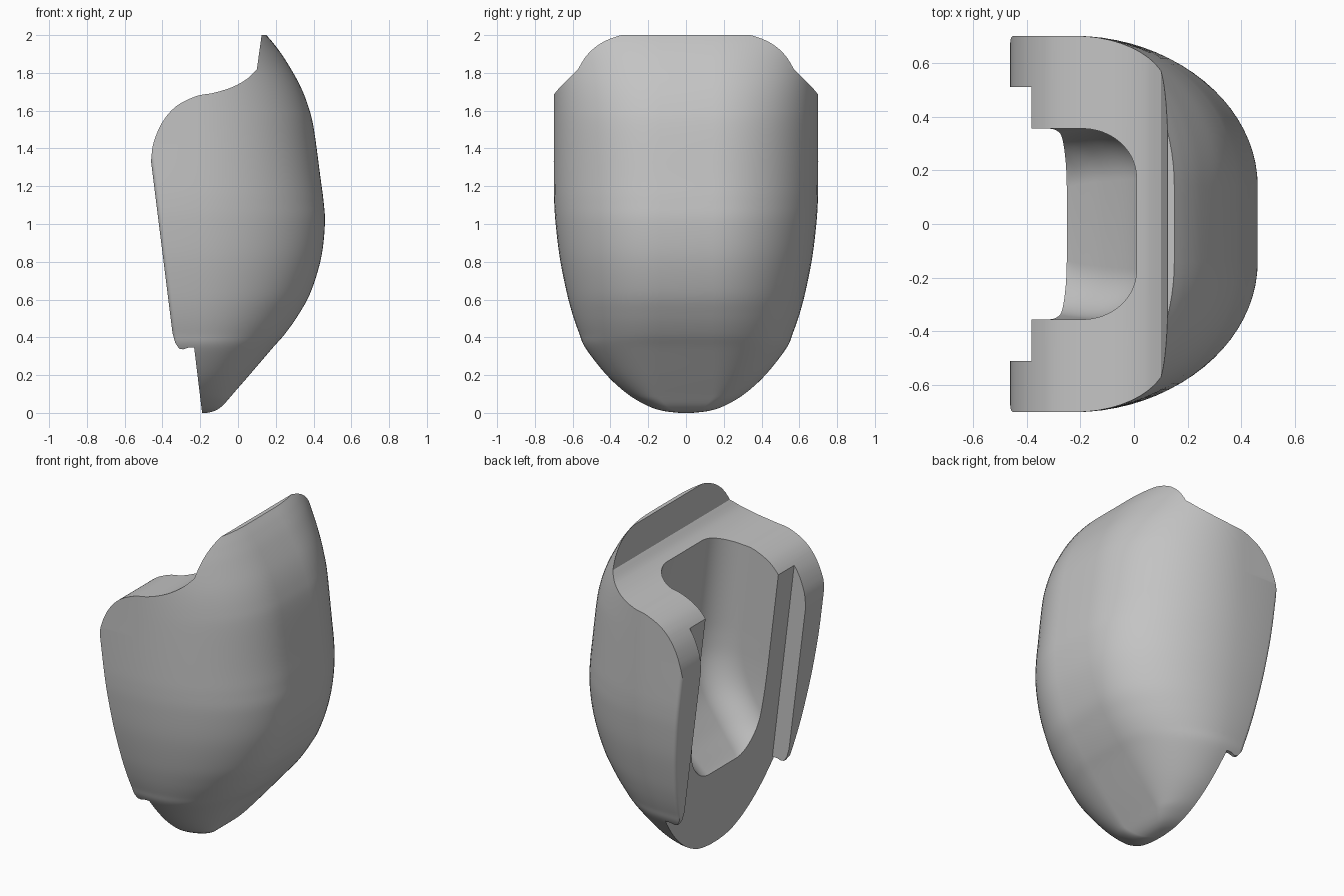
import bpy
import bmesh
from math import sin, cos, pi

cube = bpy.data.objects.get("Cube")
if cube:
    bpy.data.objects.remove(cube, do_unlink=True)

# One plain grey for the whole part
grey = bpy.data.materials.new("plain_grey")
grey.use_nodes = True
colour = (0.55, 0.55, 0.55, 1)
grey.diffuse_color = colour
grey.node_tree.nodes["Principled BSDF"].inputs["Base Color"].default_value = colour


def smooth_path(points, steps=6):
    """Smooth curve through points of any dimension."""
    out = []
    last = len(points) - 1
    for i in range(last):
        a, b = points[max(i - 1, 0)], points[i]
        c, d = points[i + 1], points[min(i + 2, last)]
        for s in range(steps):
            t = s / steps
            out.append(tuple(
                q + 0.5 * t * (r - p + t * (2 * p - 5 * q + 4 * r - u
                                            + t * (3 * (q - r) + u - p)))
                for p, q, r, u in zip(a, b, c, d)))
    out.append(points[-1])
    return out


def finish(name, bm):
    bmesh.ops.recalc_face_normals(bm, faces=bm.faces)
    mesh = bpy.data.meshes.new(name)
    bm.to_mesh(mesh)
    bm.free()
    mesh.materials.append(grey)
    obj = bpy.data.objects.new(name, mesh)
    bpy.context.collection.objects.link(obj)
    return obj


def loft(name, stations, section):
    """Skin symmetric rings stacked along z."""
    bm = bmesh.new()
    rings = []
    for z, front, half_width in smooth_path(stations):
        half = section(z, front, half_width)
        ring = half + [(x, -y) for x, y in reversed(half)]
        rings.append([bm.verts.new((x, y, z)) for x, y in ring])
    n = len(rings[0])
    for low, high in zip(rings, rings[1:]):
        for i in range(n):
            j = (i + 1) % n
            bm.faces.new((low[i], low[j], high[j], high[i]))
    bm.faces.new(rings[0])
    bm.faces.new(rings[-1])
    return finish(name, bm)


def prism(name, profile, half_width):
    """Extrude an xz outline along y."""
    bm = bmesh.new()
    face = bm.faces.new([bm.verts.new((x, -half_width, z)) for x, z in profile])
    new = bmesh.ops.extrude_face_region(bm, geom=[face])["geom"]
    verts = [v for v in new if isinstance(v, bmesh.types.BMVert)]
    bmesh.ops.translate(bm, verts=verts, vec=(0, 2 * half_width, 0))
    return finish(name, bm)


def rounded_half(front, centre, flat, half_width, back, r, n=20):
    """Half outline: flat front, elliptical shoulder, straight side, soft back corner."""
    pts = [(centre + (front - centre) * cos(pi / 2 * i / n),
            flat + (half_width - flat) * sin(pi / 2 * i / n)) for i in range(n + 1)]
    for i in range(5):
        a = pi / 2 * i / 4
        pts.append((back + r - r * sin(a), half_width - r + r * cos(a)))
    return pts


def body_section(z, front, hw):
    return rounded_half(front, -0.22, min(0.14, hw * 0.5), hw,
                        -0.294 - 0.125 * z, min(0.025, hw * 0.3))


def pocket_section(z, front, hw):
    return rounded_half(front, front - 0.21, hw * 0.48, hw, -0.9, 0.03)


# Outer shell: height, front reach, half width
body = loft("shell_body", [
    (0, -0.165, 0.04), (0.012, -0.12, 0.13), (0.04, -0.08, 0.21),
    (0.1, -0.027, 0.31), (0.2, 0.06, 0.42), (0.34, 0.18, 0.53),
    (0.42, 0.25, 0.565), (0.52, 0.32, 0.6), (0.64, 0.385, 0.632),
    (0.82, 0.44, 0.668), (1.0, 0.46, 0.69), (1.12, 0.453, 0.698),
    (1.25, 0.436, 0.7), (1.5, 0.402, 0.7), (1.62, 0.373, 0.7),
    (1.74, 0.325, 0.7), (1.87, 0.25, 0.7), (1.95, 0.193, 0.7),
    (2.0, 0.15, 0.7)], body_section)

# Swept shoulder with a raised lip at the front
shoulder = smooth_path([
    (-0.475, 1.22), (-0.461, 1.33), (-0.447, 1.43), (-0.4, 1.54),
    (-0.325, 1.625), (-0.22, 1.677), (-0.13, 1.694), (-0.03, 1.725),
    (0.05, 1.77), (0.1, 1.82)])
top_cut = prism("shoulder_cutter", shoulder + [(0.125, 2.0), (0.139, 2.1),
                                               (-0.9, 2.1), (-0.9, 1.22)], 1)

# Lower notch that ends the side flanges
notch_cut = prism("notch_cutter", [
    (-0.178, -0.1), (-0.232, 0.345), (-0.265, 0.345), (-0.29, 0.336),
    (-0.312, 0.34), (-0.332, 0.37), (-0.346, 0.42), (-0.36, 0.48),
    (-0.9, 0.48), (-0.9, -0.1)], 1)

# Wide shallow channel between the flanges
channel_cut = prism("channel_cutter", [
    (-0.2276, 0.3), (-0.4472, 2.1), (-0.9, 2.1), (-0.9, 0.3)], 0.51)

# Deep rounded pocket, open at the top and rear
pocket_cut = loft("pocket_cutter", [
    (0.475, -0.265, 0.2), (0.49, -0.245, 0.28), (0.55, -0.19, 0.31),
    (0.65, -0.105, 0.332), (0.8, 0.0, 0.348), (0.95, 0.06, 0.354),
    (1.1, 0.075, 0.355), (1.3, 0.06, 0.355), (1.74, 0.01, 0.355),
    (2.1, -0.035, 0.355)], pocket_section)

bpy.ops.object.select_all(action="DESELECT")
body.select_set(True)
bpy.context.view_layer.objects.active = body
for cutter in (top_cut, notch_cut, channel_cut, pocket_cut):
    cutter.hide_render = True
    mod = body.modifiers.new(cutter.name, "BOOLEAN")
    mod.operation = "DIFFERENCE"
    mod.solver = "EXACT"
    mod.object = cutter
    bpy.ops.object.modifier_apply(modifier=mod.name)
    bpy.data.objects.remove(cutter, do_unlink=True)

bpy.ops.object.shade_smooth_by_angle(angle=pi / 6)
